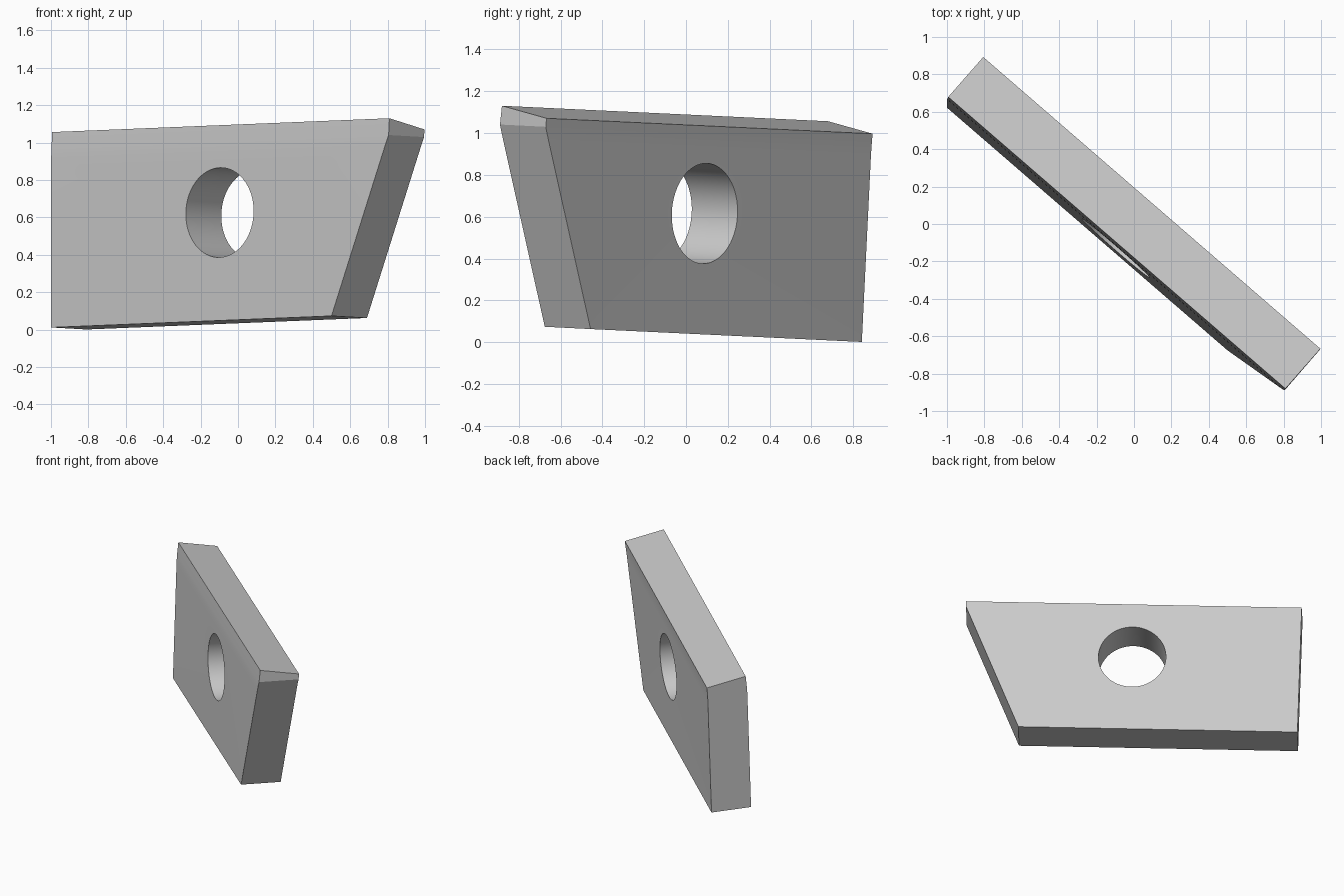
import bpy
import bmesh
import math
from mathutils import Vector, Matrix

default = bpy.data.objects.get("Cube")
if default:
    bpy.data.objects.remove(default, do_unlink=True)

# Plate frame: along its length, up its face, and through its thickness
along = Vector((0.756, -0.654, 0.031)).normalized()
through = Vector((0, 0.05, 1)).cross(along).normalized()
up = along.cross(through).normalized()
origin = Vector((-1, 0.622, 0.012))
THICK = 0.29
BEND, KINK = 0.88, 0.956
SHORT, LONG = 1.984, 2.385


def place(u, t, h):
    return origin + along * u + through * t + up * h


def end_length(h):
    return SHORT + (LONG - SHORT) * min(h / KINK, 1)


def bend(h):
    return 0.3 * max(h - BEND, 0) ** 2


def new_object(name, bm):
    bmesh.ops.recalc_face_normals(bm, faces=bm.faces)
    mesh = bpy.data.meshes.new(name)
    bm.to_mesh(mesh)
    bm.free()
    obj = bpy.data.objects.new(name, mesh)
    bpy.context.collection.objects.link(obj)
    return obj


# Plate: rows of four corners, slanted end, gently bent upper edge, raked top
bm = bmesh.new()
rows = []
for front, back in [(0, 0), (BEND, BEND), (0.92, 0.92), (KINK, KINK), (1.046, 0.997)]:
    corners = [(0, 0, front), (end_length(front), 0, front),
               (end_length(back), THICK, back), (0, THICK, back)]
    rows.append([bm.verts.new(place(u, t + bend(h), h)) for u, t, h in corners])
for low, high in zip(rows, rows[1:]):
    for i in range(4):
        j = (i + 1) % 4
        bm.faces.new((low[i], low[j], high[j], high[i]))
bm.faces.new(rows[0])
bm.faces.new(rows[-1])
plate = new_object("plate", bm)

steel = bpy.data.materials.new("grey steel")
steel.use_nodes = True
steel.diffuse_color = (0.6, 0.6, 0.6, 1)
steel.node_tree.nodes["Principled BSDF"].inputs["Base Color"].default_value = (0.6, 0.6, 0.6, 1)
plate.data.materials.append(steel)

# Round bolt hole through the plate
bm = bmesh.new()
bmesh.ops.create_cone(bm, cap_ends=True, segments=64, radius1=0.24, radius2=0.24, depth=1)
axes = Matrix((along, up, -through)).transposed().to_4x4()
centre = place(LONG / 2, THICK / 2, 0.578)
bmesh.ops.transform(bm, matrix=Matrix.Translation(centre) @ axes, verts=bm.verts)
cutter = new_object("hole_cutter", bm)
cutter.data.materials.append(steel)
cutter.hide_render = True

cut = plate.modifiers.new("bolt_hole", 'BOOLEAN')
cut.operation = 'DIFFERENCE'
cut.solver = 'EXACT'
cut.object = cutter
bpy.ops.object.select_all(action='DESELECT')
plate.select_set(True)
bpy.context.view_layer.objects.active = plate
bpy.ops.object.modifier_apply(modifier=cut.name)
bpy.data.objects.remove(cutter, do_unlink=True)

bpy.ops.object.shade_smooth_by_angle(angle=math.radians(15))
